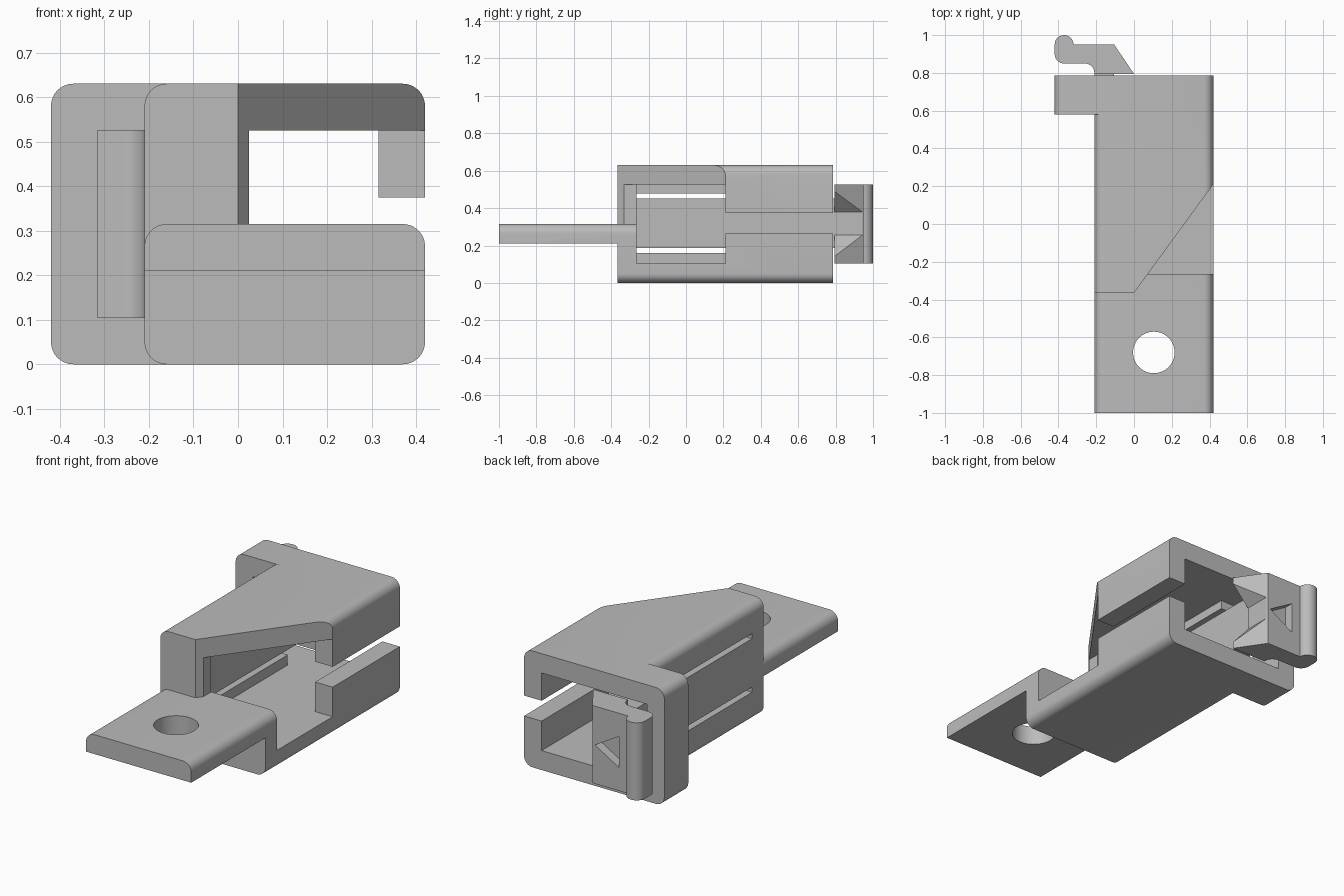
import bpy, math
from mathutils import Vector

cube = bpy.data.objects.get("Cube")
if cube:
    bpy.data.objects.remove(cube, do_unlink=True)

grey = bpy.data.materials.new("plain grey")
grey.use_nodes = True
grey.diffuse_color = (0.5, 0.5, 0.5, 1)
grey.node_tree.nodes["Principled BSDF"].inputs["Base Color"].default_value = (0.5, 0.5, 0.5, 1)


def prism(name, profile, axis, lo, hi):
    """Extrude a 2D profile along y (profile in x, z) or z (profile in x, y)."""
    def place(p, d):
        return Vector((p[0], d, p[1])) if axis == "y" else Vector((p[0], p[1], d))
    n = len(profile)
    verts = [place(p, d) for d in (lo, hi) for p in profile]
    faces = [list(range(n))[::-1], list(range(n, 2 * n))]
    faces += [[i, (i + 1) % n, (i + 1) % n + n, i + n] for i in range(n)]
    area = sum(a[0] * b[1] - b[0] * a[1] for a, b in zip(profile, profile[1:] + profile[:1]))
    if (area > 0) == (axis == "y"):
        faces = [f[::-1] for f in faces]
    mesh = bpy.data.meshes.new(name)
    mesh.from_pydata(verts, [], faces)
    mesh.materials.append(grey)
    obj = bpy.data.objects.new(name, mesh)
    bpy.context.collection.objects.link(obj)
    return obj


def box(name, x0, x1, y0, y1, z0, z1):
    return prism(name, [(x0, z0), (x1, z0), (x1, z1), (x0, z1)], "y", y0, y1)


def arc(cx, cy, r, start, end, steps=8):
    angles = [math.radians(start + (end - start) * i / steps) for i in range(steps + 1)]
    return [(cx + r * math.cos(a), cy + r * math.sin(a)) for a in angles]


def rounded(x0, x1, z0, z1, r=0.05, round_bottom=True):
    top = arc(x1 - r, z1 - r, r, 0, 90) + arc(x0 + r, z1 - r, r, 90, 180)
    if not round_bottom:
        return top + [(x0, z0), (x1, z0)]
    return top + arc(x0 + r, z0 + r, r, 180, 270) + arc(x1 - r, z0 + r, r, 270, 360)


def combine(target, tool, operation="DIFFERENCE"):
    mod = target.modifiers.new(tool.name, "BOOLEAN")
    mod.operation, mod.object, mod.solver = operation, tool, "EXACT"
    bpy.context.view_layer.objects.active = target
    bpy.ops.object.modifier_apply(modifier=mod.name)
    bpy.data.objects.remove(tool, do_unlink=True)


# Sleeve with a wider collar at the back
body = prism("sleeve_body", rounded(-0.21, 0.42, 0, 0.63), "y", -0.365, 0.785)
combine(body, prism("collar", rounded(-0.42, 0.42, 0, 0.63), "y", 0.58, 0.785), "UNION")

# Cavity, collar opening, open side and front window
combine(body, box("cavity", -0.105, 0.315, -0.265, 0.9, 0.105, 0.525))
combine(body, box("collar_opening", -0.315, 0, 0.575, 0.9, 0.105, 0.525))
combine(body, box("side_opening", 0.2, 0.5, -0.265, 0.21, 0.105, 0.525))
combine(body, box("front_window", 0.025, 0.5, -0.45, -0.26, 0.25, 0.525))

# Diagonal cut across the roof
slope = 0.575 / 0.42
diagonal = [(-0.1, -0.365 - 0.1 * slope), (0.5, -0.365 - 0.1 * slope), (0.5, -0.365 + 0.5 * slope)]
combine(body, prism("roof_cut", diagonal, "z", 0.315, 0.7))

# Long slot in one wall, two thin slots in the other
combine(body, box("wall_slot", 0.25, 0.5, 0.15, 0.9, 0.265, 0.375))
for z in (0.16, 0.45):
    combine(body, box("arm_slot", -0.3, -0.08, -0.265, 0.6, z, z + 0.028))

# Mounting plate with a bolt hole
plate = prism("mounting_plate", rounded(-0.21, 0.42, 0.21, 0.315, round_bottom=False), "y", -1, -0.265)
combine(body, plate, "UNION")
combine(body, prism("bolt_hole", arc(0.105, -0.68, 0.11, 0, 352.5, 47), "z", 0.1, 0.5))

# Spring arm that carries the latch
arm = box("latch_arm", -0.21, -0.105, 0.575, 0.8, 0.188, 0.45)

# Latch head with a thumb knob, wedge and root fillet
profile = [(0, 0.795), (-0.105, 0.95)] + arc(-0.37, 0.95, 0.05, 0, 180, 14)
profile += arc(-0.37, 0.9, 0.05, 180, 270) + arc(-0.26, 0.8, 0.05, 90, 0) + [(-0.21, 0.795)]
latch = prism("latch_head", profile, "z", 0.105, 0.525)

# Flared notch between the two prongs, and an arrow recess on the back
notch = [(0.02, 0.12), (-0.1, 0.255), (-0.1, 0.38), (0.02, 0.51)]
combine(latch, prism("prong_notch", notch, "y", 0.7, 1.05))
arrow = [(-0.12, 0.315), (-0.265, 0.4), (-0.265, 0.23)]
combine(latch, prism("arrow_recess", arrow, "y", 0.9, 1.05))

for obj in (body, arm, latch):
    bpy.ops.object.select_all(action="DESELECT")
    obj.select_set(True)
    bpy.context.view_layer.objects.active = obj
    bpy.ops.object.shade_smooth_by_angle(angle=math.radians(30))
